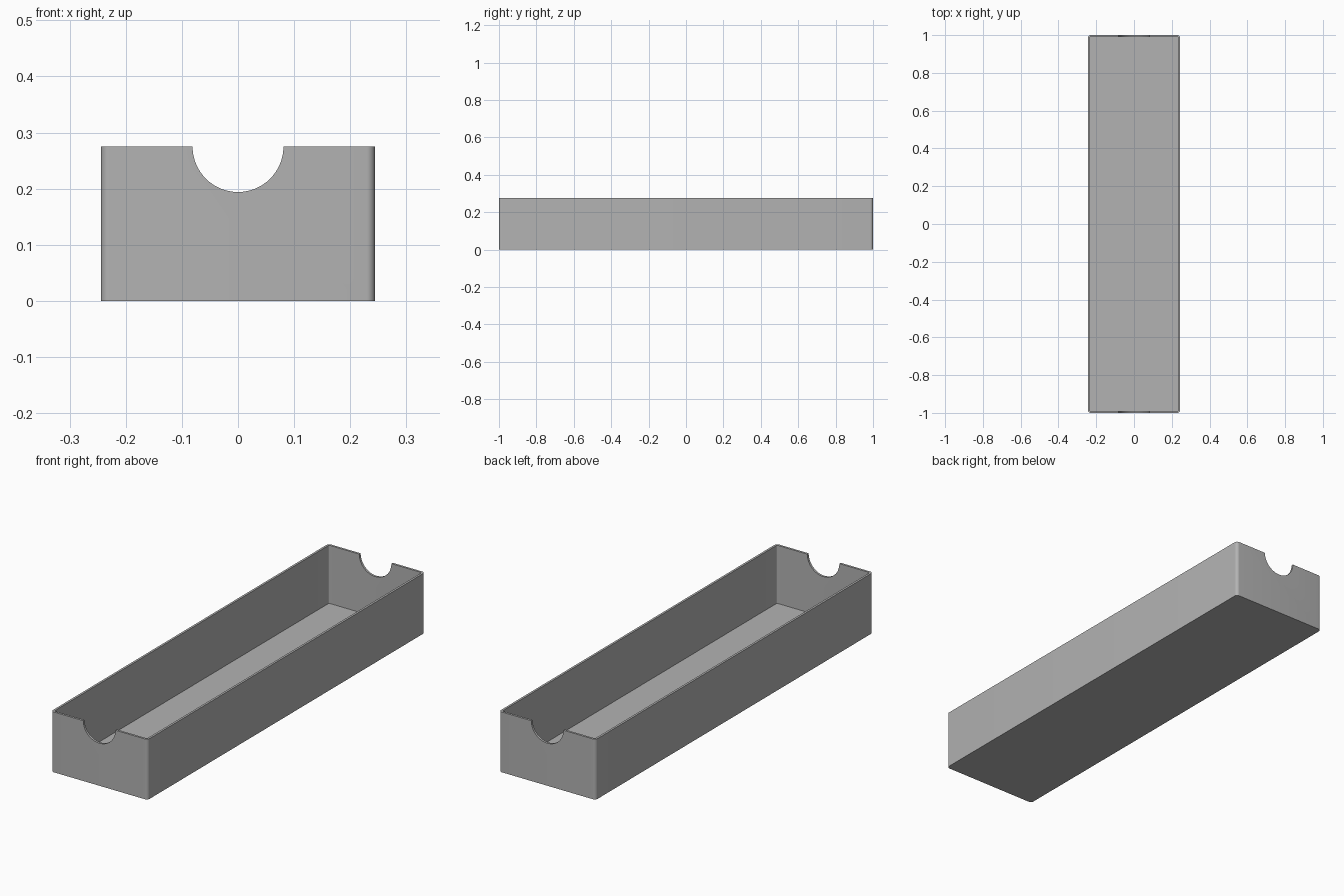
import bpy, bmesh, math
from mathutils import Matrix

WIDTH, LENGTH, HEIGHT = 0.488, 2.0, 0.275
WALL = 0.01
NOTCH_RADIUS = 0.081

default = bpy.data.objects.get("Cube")
if default:
    bpy.data.objects.remove(default, do_unlink=True)

grey = bpy.data.materials.new("plain_grey")
grey.use_nodes = True
colour = (0.45, 0.45, 0.45, 1)
grey.diffuse_color = colour
grey.node_tree.nodes["Principled BSDF"].inputs["Base Color"].default_value = colour


def add_object(name, bm):
    mesh = bpy.data.meshes.new(name)
    bm.to_mesh(mesh)
    bm.free()
    mesh.materials.append(grey)
    obj = bpy.data.objects.new(name, mesh)
    bpy.context.collection.objects.link(obj)
    return obj


def rounded_block(name, width, length, bottom, top, radius):
    """Block with rounded upright corners."""
    bm = bmesh.new()
    bmesh.ops.create_cube(bm, size=1)
    bmesh.ops.scale(bm, vec=(width, length, top - bottom), verts=bm.verts)
    bmesh.ops.translate(bm, vec=(0, 0, (top + bottom) / 2), verts=bm.verts)
    upright = [e for e in bm.edges
               if abs(e.verts[0].co.z - e.verts[1].co.z) > (top - bottom) / 2]
    bmesh.ops.bevel(bm, geom=upright, offset=radius, segments=8,
                    profile=0.5, affect='EDGES')
    return add_object(name, bm)


# Tray body
tray = rounded_block("tray", WIDTH, LENGTH, 0, HEIGHT, 0.015)

# Inner cavity, open at the top
cavity = rounded_block("cavity_cutter", WIDTH - 2 * WALL, LENGTH - 2 * WALL,
                       WALL, HEIGHT + 0.1, 0.005)

# Finger notches through both end walls
bm = bmesh.new()
bmesh.ops.create_cone(bm, cap_ends=True, segments=64, radius1=NOTCH_RADIUS,
                      radius2=NOTCH_RADIUS, depth=LENGTH + 0.2,
                      matrix=Matrix.Translation((0, 0, HEIGHT))
                      @ Matrix.Rotation(math.pi / 2, 4, 'X'))
notch = add_object("notch_cutter", bm)

# Cut the tray, then drop the cutters
bpy.ops.object.select_all(action='DESELECT')
bpy.context.view_layer.objects.active = tray
tray.select_set(True)
for cutter in (cavity, notch):
    cutter.hide_render = True
    cut = tray.modifiers.new(cutter.name, 'BOOLEAN')
    cut.operation = 'DIFFERENCE'
    cut.solver = 'EXACT'
    cut.object = cutter
    bpy.ops.object.modifier_apply(modifier=cut.name)
    bpy.data.objects.remove(cutter, do_unlink=True)

bpy.ops.object.shade_smooth_by_angle(angle=math.radians(30))
